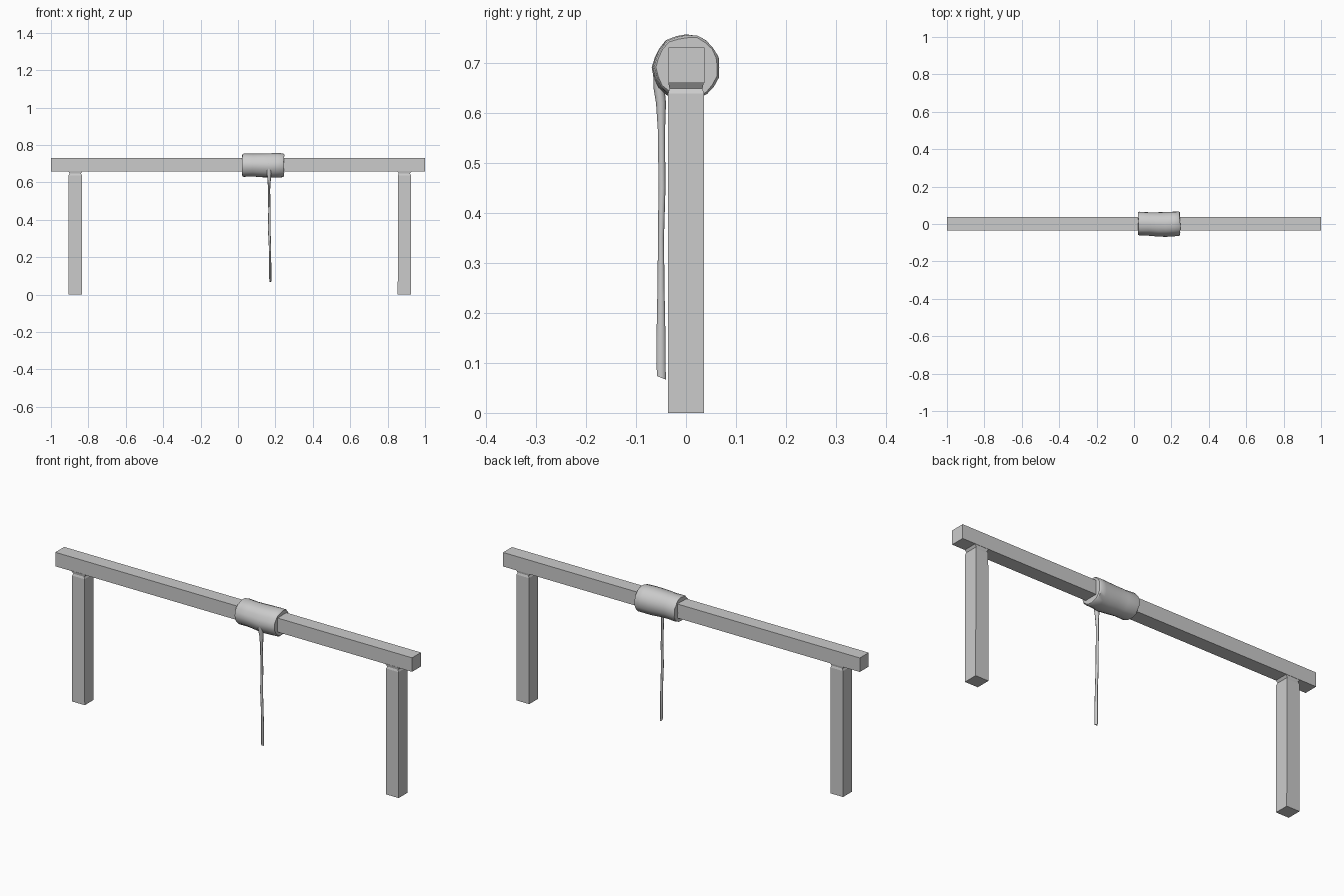
import bpy, bmesh, math, random

if "Cube" in bpy.data.objects:
    bpy.data.objects.remove(bpy.data.objects["Cube"])
random.seed(3)


def loft(name, rings, smooth=None):
    """Skin a list of equally sized point rings and cap both ends."""
    bm = bmesh.new()
    loops = [[bm.verts.new(p) for p in ring] for ring in rings]
    n = len(loops[0])
    for a, b in zip(loops, loops[1:]):
        for i in range(n):
            j = (i + 1) % n
            bm.faces.new((a[i], a[j], b[j], b[i]))
    bm.faces.new(loops[0][::-1])
    bm.faces.new(loops[-1])
    bmesh.ops.recalc_face_normals(bm, faces=bm.faces)
    mesh = bpy.data.meshes.new(name)
    bm.to_mesh(mesh)
    bm.free()
    ob = bpy.data.objects.new(name, mesh)
    bpy.context.collection.objects.link(ob)
    if smooth is not None:
        bpy.ops.object.select_all(action='DESELECT')
        ob.select_set(True)
        bpy.context.view_layer.objects.active = ob
        bpy.ops.object.shade_smooth_by_angle(angle=math.radians(smooth))
    return ob


def rect(cx, cy, z, hx, hy):
    return [(cx + sx * hx, cy + sy * hy, z)
            for sx, sy in ((-1, -1), (1, -1), (1, 1), (-1, 1))]


# Horizontal beam
loft("beam", [rect(0, 0.001, z, 1.0, 0.0355) for z in (0.659, 0.73)])

# Two square legs, pinched just below the beam then flaring into it
for side, x in (("left", -0.87), ("right", 0.89)):
    loft(side + "_leg", [
        rect(x, 0, 0.0, 0.036, 0.036),
        rect(x, 0, 0.638, 0.035, 0.036),
        rect(x, 0, 0.648, 0.030, 0.033),
        rect(x, 0, 0.661, 0.040, 0.0355)])

# Rolled cloth wrapped round the beam: x, centre y, centre z, radius
sections = [(0.022, 0.004, 0.692, 0.060), (0.032, 0.003, 0.692, 0.063),
            (0.08, 0.001, 0.692, 0.062), (0.13, -0.001, 0.691, 0.064),
            (0.17, -0.001, 0.690, 0.066), (0.21, 0.001, 0.691, 0.066),
            (0.24, 0.003, 0.691, 0.065), (0.246, 0.003, 0.691, 0.061)]
SIDES = 20
bumps = [random.uniform(-0.0015, 0.0015) for _ in range(SIDES)]
roll = []
for x, cy, cz, r in sections:
    ring = []
    for i in range(SIDES):
        a = 2 * math.pi * i / SIDES
        k = r + bumps[i] + random.uniform(-0.001, 0.001)
        ring.append((x + random.uniform(-0.002, 0.002),
                     cy + k * math.cos(a), cz + k * math.sin(a)))
    roll.append(ring)
loft("wrapped_roll", roll, 40)

# Hanging tail: z, centre x, centre y, half width, half thickness
tail = [(0.700, 0.165, -0.056, 0.014, 0.010), (0.650, 0.166, -0.054, 0.012, 0.011),
        (0.620, 0.167, -0.050, 0.009, 0.010), (0.560, 0.166, -0.049, 0.006, 0.007),
        (0.450, 0.168, -0.048, 0.006, 0.007), (0.350, 0.167, -0.050, 0.007, 0.006),
        (0.250, 0.171, -0.050, 0.006, 0.007), (0.150, 0.172, -0.050, 0.006, 0.009),
        (0.100, 0.172, -0.050, 0.006, 0.009), (0.070, 0.173, -0.049, 0.005, 0.009)]
rings = []
for k, (z, cx, cy, hx, hy) in enumerate(tail):
    slant = -0.4 if k == len(tail) - 1 else 0
    rings.append([(cx + hx * math.cos(a), cy + hy * math.sin(a),
                   z + slant * hy * math.sin(a))
                  for a in (2 * math.pi * i / 8 for i in range(8))])
loft("hanging_tail", rings, 50)
